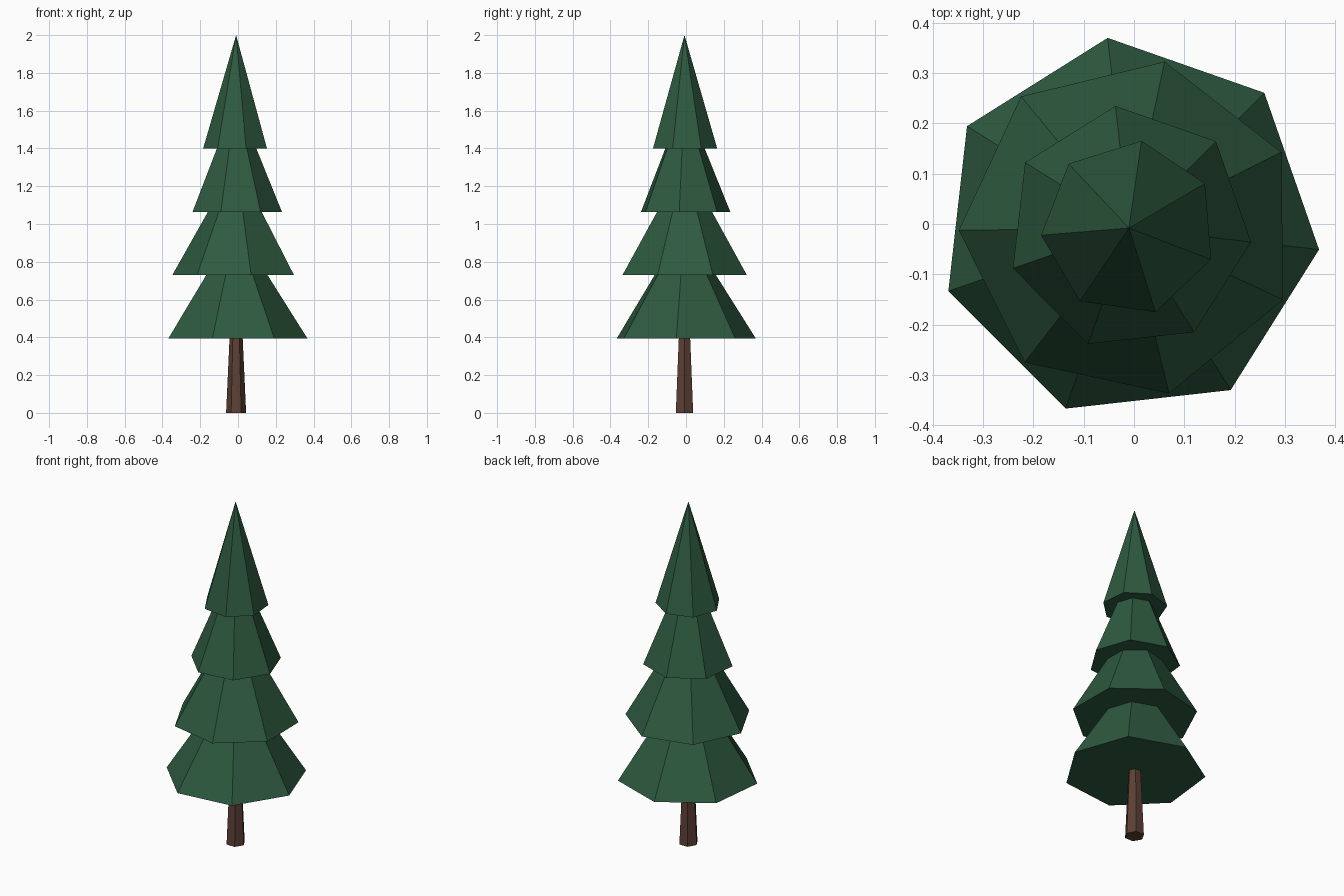
import bpy
import math

if "Cube" in bpy.data.objects:
    bpy.data.objects.remove(bpy.data.objects["Cube"])

CX, CY = -0.01, -0.008  # tree axis


def material(name, rgb):
    m = bpy.data.materials.new(name)
    m.diffuse_color = (*rgb, 1.0)
    m.use_nodes = True
    m.node_tree.nodes["Principled BSDF"].inputs["Base Color"].default_value = m.diffuse_color
    return m


green = material("pine green", (0.027, 0.102, 0.050))
brown = material("bark brown", (0.107, 0.051, 0.033))


def cone(name, sides, r_low, r_high, z_low, z_high, angle, mat):
    """Flat-faced cone; angle (degrees) is the direction of one corner."""
    bpy.ops.mesh.primitive_cone_add(
        vertices=sides, radius1=r_low, radius2=r_high, depth=z_high - z_low,
        location=(CX, CY, (z_low + z_high) / 2),
        rotation=(0, 0, math.radians(angle - 90)))
    ob = bpy.context.object
    ob.name = name
    ob.data.materials.append(mat)
    return ob


# Tapered six-sided trunk, running up into the lowest branches
cone("trunk", 6, 0.053, 0.030, 0.0, 0.5, 0, brown)

# Four seven-sided branch tiers, each turned a little: radius, corner direction
tiers = [(0.380, 96.4), (0.338, 77.9), (0.244, 96.3), (0.175, 81.8)]
for i, (radius, angle) in enumerate(tiers):
    base = 0.394 + i * 0.3353
    cone(f"branch_tier_{i + 1}", 7, radius, 0.0, base, base + 0.6, angle, green)
